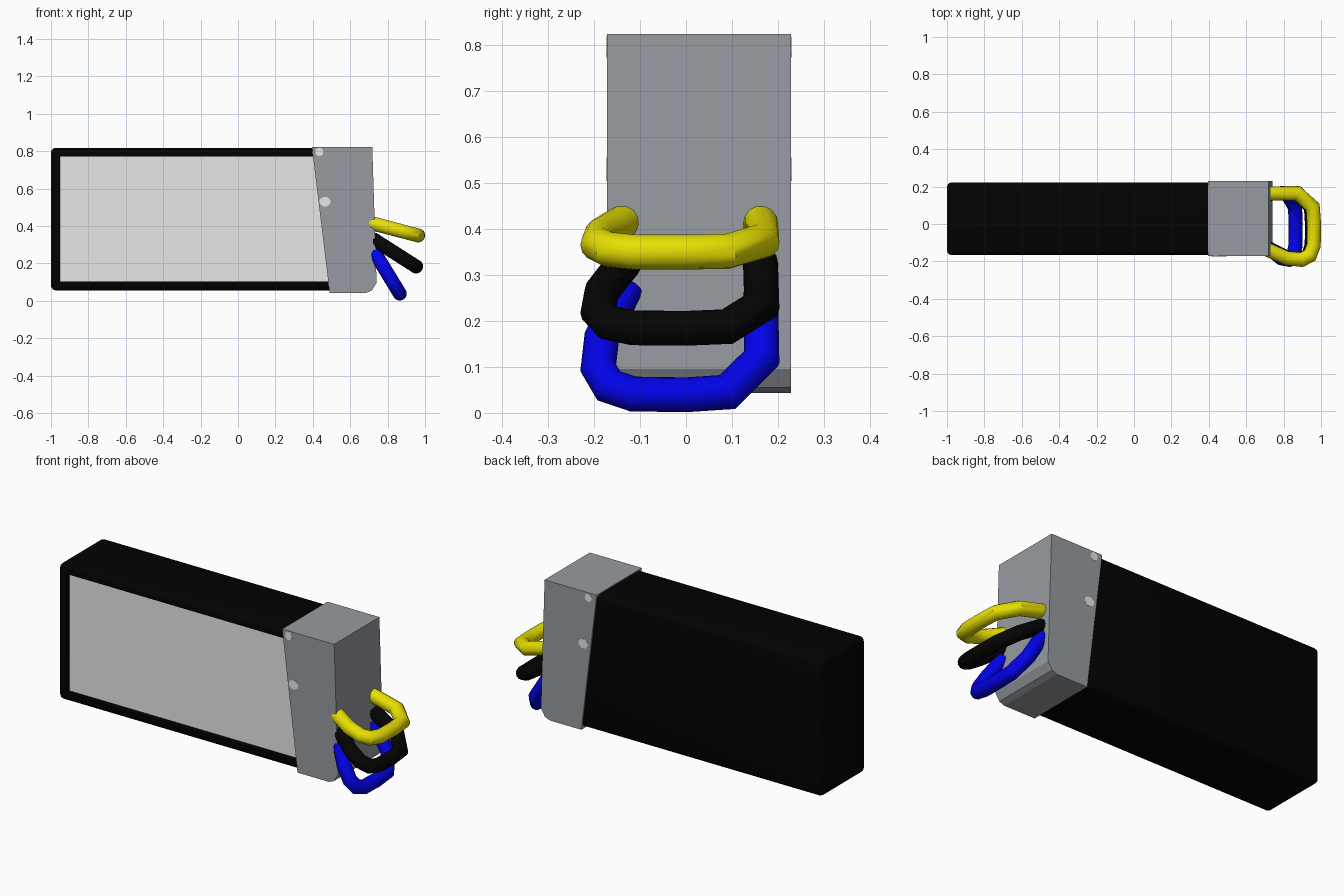
import bpy, bmesh, math
from mathutils import Vector

if "Cube" in bpy.data.objects:
    bpy.data.objects.remove(bpy.data.objects["Cube"])


def material(name, r, g, b):
    m = bpy.data.materials.new(name)
    m.diffuse_color = (r, g, b, 1)
    m.use_nodes = True
    m.node_tree.nodes["Principled BSDF"].inputs["Base Color"].default_value = m.diffuse_color
    return m


BLACK = material("black", 0.0005, 0.0005, 0.0005)
GREY = material("cap grey", 0.31, 0.33, 0.355)
LIGHT = material("light grey", 0.80, 0.80, 0.80)
YELLOW = material("yellow", 0.80, 0.74, 0.001)
BLUE = material("blue", 0.0005, 0.0005, 0.80)
WIRE_BLACK = material("wire black", 0.0012, 0.0012, 0.0012)


def add_object(name, bm, mat):
    bmesh.ops.recalc_face_normals(bm, faces=bm.faces)
    me = bpy.data.meshes.new(name)
    bm.to_mesh(me)
    bm.free()
    me.materials.append(mat)
    ob = bpy.data.objects.new(name, me)
    bpy.context.collection.objects.link(ob)
    return ob


def prism(name, outline, y0, y1, mat, bevel=0):
    """Extrude an x/z outline from y0 to y1."""
    bm = bmesh.new()
    face = bm.faces.new([bm.verts.new((x, y0, z)) for x, z in outline])
    ext = bmesh.ops.extrude_face_region(bm, geom=[face])
    verts = [v for v in ext["geom"] if isinstance(v, bmesh.types.BMVert)]
    bmesh.ops.translate(bm, verts=verts, vec=(0, y1 - y0, 0))
    if bevel:
        bmesh.ops.bevel(bm, geom=bm.edges[:], offset=bevel, segments=3,
                        profile=0.5, affect='EDGES')
    return add_object(name, bm, mat)


def smooth(ob, angle):
    bpy.ops.object.select_all(action='DESELECT')
    ob.select_set(True)
    bpy.context.view_layer.objects.active = ob
    bpy.ops.object.shade_smooth_by_angle(angle=math.radians(angle))


# Battery pack body, with a shallow recess sunk into the front for the label
RECESS = 0.03
body = prism("pack_body", [(-1, 0.056), (0.6, 0.056), (0.6, 0.818), (-1, 0.818)],
             -0.166, 0.222, BLACK, 0.025)
bm = bmesh.new()
bm.from_mesh(body.data)
front = max((f for f in bm.faces if f.normal.y < -0.99), key=lambda f: f.calc_area())
bmesh.ops.inset_region(bm, faces=[front], thickness=0.031, depth=0)
bmesh.ops.inset_region(bm, faces=[front], thickness=0.0005, depth=-RECESS)
body.data.materials.append(LIGHT)
front.material_index = 1
bm.to_mesh(body.data)
bm.free()
smooth(body, 40)

# Slanted end cap
prism("end_cap", [(0.395, 0.824), (0.718, 0.824), (0.741, 0.096), (0.715, 0.055),
                  (0.685, 0.043), (0.49, 0.043)], -0.172, 0.229, GREY)


# Pale worn spots on the cap
def spot_outline(cx, cz, rx, rz):
    return [(cx + rx * math.cos(i * math.pi / 4 + 0.3),
             cz + rz * math.sin(i * math.pi / 4 + 0.3)) for i in range(8)]


for side, y, dx in (("front", -0.172, 0), ("back", 0.229, 0.012)):
    for i, (x, z, rx, rz) in enumerate([(0.465, 0.53, 0.031, 0.027),
                                        (0.435, 0.796, 0.022, 0.024)]):
        prism(f"{side}_spot_{i}", spot_outline(x + dx, z, rx, rz),
              y - 0.001, y + 0.001, LIGHT)

# Wire loop path: distance out from the cap, and y
LOOP = [(-0.02, 0.162), (0.155, 0.165), (0.242, 0.09), (0.249, 0), (0.247, -0.115),
        (0.226, -0.168), (0.18, -0.191), (0.1, -0.183), (0.04, -0.158), (-0.025, -0.13)]
RADIUS, SIDES = 0.038, 14


def wire(name, start, end, mat):
    """Sweep a mitred round tube along the loop, tilted from start to end."""
    out = Vector((end[0] - start[0], 0, end[1] - start[1])).normalized()
    across = Vector((0, 1, 0))
    up = out.cross(across)
    base = Vector((start[0], 0, start[1]))
    pts = [base + out * u + across * y for u, y in LOOP]
    bm = bmesh.new()
    rings = []
    for i, p in enumerate(pts):
        a = (p - pts[i - 1]).normalized() if i else (pts[1] - p).normalized()
        b = (pts[i + 1] - p).normalized() if i < len(pts) - 1 else a
        t = (a + b).normalized()
        side = t.cross(up) / max(0.5, t.dot(a))
        rings.append([bm.verts.new(p + RADIUS * (math.cos(k) * side + math.sin(k) * up))
                      for k in (2 * math.pi * j / SIDES for j in range(SIDES))])
    for r, s in zip(rings, rings[1:]):
        for j in range(SIDES):
            n = (j + 1) % SIDES
            bm.faces.new((r[j], r[n], s[n], s[j]))
    bm.faces.new(rings[0])
    bm.faces.new(rings[-1])
    smooth(add_object(name, bm, mat), 35)


# Three wire loops fanned out from the cap
wire("yellow_wire", (0.722, 0.413), (0.962, 0.35), YELLOW)
wire("black_wire", (0.742, 0.318), (0.955, 0.182), WIRE_BLACK)
wire("blue_wire", (0.735, 0.252), (0.866, 0.037), BLUE)
